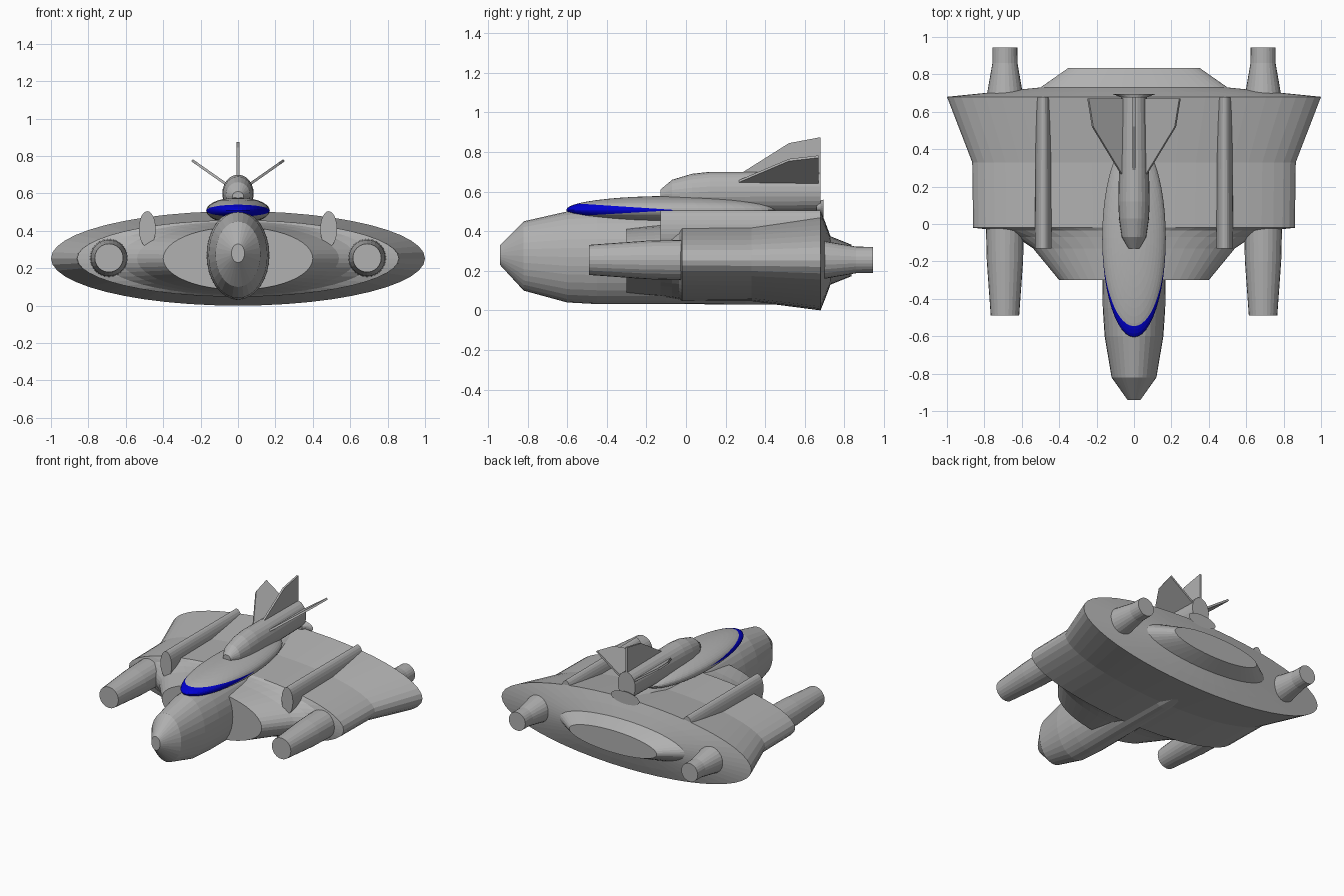
import bpy, bmesh, math
from mathutils import Vector

if "Cube" in bpy.data.objects:
    bpy.data.objects.remove(bpy.data.objects["Cube"])


def material(name, rgb):
    m = bpy.data.materials.new(name)
    m.diffuse_color = (*rgb, 1)
    m.use_nodes = True
    m.node_tree.nodes["Principled BSDF"].inputs["Base Color"].default_value = m.diffuse_color
    return m


GREY = material("hull grey", (0.44, 0.44, 0.44))
BLUE = material("window blue", (0.0, 0.0, 0.65))


def finish(bm, name, mats=(GREY,)):
    bmesh.ops.recalc_face_normals(bm, faces=bm.faces)
    me = bpy.data.meshes.new(name)
    bm.to_mesh(me)
    bm.free()
    for m in mats:
        me.materials.append(m)
    ob = bpy.data.objects.new(name, me)
    bpy.context.collection.objects.link(ob)
    return ob


def loft(name, sections, n=32, x=0):
    """Closed loft of ellipses; each section is (y, half width, centre z, half height)."""
    bm = bmesh.new()
    rings = []
    for y, w, z, h in sections:
        rings.append([bm.verts.new((x + w * math.cos(2 * math.pi * i / n), y,
                                    z + h * math.sin(2 * math.pi * i / n))) for i in range(n)])
    for a, b in zip(rings, rings[1:]):
        for i in range(n):
            j = (i + 1) % n
            bm.faces.new((a[i], a[j], b[j], b[i]))
    bm.faces.new(rings[0])
    bm.faces.new(rings[-1])
    return finish(bm, name)


# Wide lens-shaped body, with stepped front block and rear exhaust block
C = 0.2525
loft("main_body", [
    (-0.30, 0.40, C, 0.168), (-0.13, 0.54, C, 0.182), (-0.07, 0.63, C, 0.19),
    (-0.035, 0.73, C, 0.196), (-0.02, 0.86, C, 0.205), (0.33, 0.865, C, 0.207),
    (0.68, 1.0, C, 0.2525), (0.705, 0.75, C, 0.19), (0.73, 0.50, C, 0.122),
    (0.835, 0.35, C, 0.08)], n=48)

# Fuselage with blunt nose
loft("fuselage", [
    (-0.94, 0.035, 0.28, 0.05), (-0.82, 0.12, 0.275, 0.175), (-0.60, 0.157, 0.27, 0.23),
    (-0.45, 0.167, 0.27, 0.238), (-0.10, 0.17, 0.27, 0.238), (0.30, 0.15, 0.265, 0.235),
    (0.69, 0.08, 0.26, 0.23)])

# Canopy: flattened ellipsoid cut by two planes, faces between them are the window
bm = bmesh.new()
bmesh.ops.create_uvsphere(bm, u_segments=48, v_segments=24, radius=1)
for v in bm.verts:
    v.co = Vector((v.co.x * 0.17, v.co.y * 0.53 - 0.075, v.co.z * 0.07 + 0.508))
HINGE = Vector((0, -0.05, 0.507))
UP, LOW = Vector((0, 0.066, 1)), Vector((0, -0.06, 1))
for normal in (UP, LOW):
    bmesh.ops.bisect_plane(bm, geom=bm.verts[:] + bm.edges[:] + bm.faces[:],
                           plane_co=HINGE, plane_no=normal)
for f in bm.faces:
    d = f.calc_center_median() - HINGE
    f.material_index = int(d.y < 0 and d.dot(UP) < 0 and d.dot(LOW) > 0)
finish(bm, "canopy", (GREY, BLUE))

# Dorsal engine and its flared rear foot
loft("dorsal_engine", [
    (-0.13, 0.03, 0.585, 0.025), (-0.07, 0.065, 0.59, 0.07), (0.03, 0.08, 0.595, 0.095),
    (0.12, 0.084, 0.60, 0.10), (0.30, 0.08, 0.60, 0.10), (0.68, 0.07, 0.60, 0.096)], n=24)
loft("dorsal_foot", [
    (0.66, 0.05, 0.52, 0.03), (0.68, 0.07, 0.52, 0.035), (0.695, 0.115, 0.515, 0.045)], n=24)


# Tail fins: one profile of (distance out, y), turned about the engine axis
def fin(name, angle, tip, back):
    out = Vector((math.sin(angle), 0, math.cos(angle)))
    side = Vector((math.cos(angle), 0, -math.sin(angle))) * 0.007
    profile = [(0.07, 0.25), (tip - 0.03, 0.52), (tip, back), (0.07, back)]
    bm = bmesh.new()
    a, b = [[bm.verts.new(Vector((0, y, 0.605)) + out * r + side * s) for r, y in profile]
            for s in (-1, 1)]
    bm.faces.new(a)
    bm.faces.new(b)
    for i in range(4):
        j = (i + 1) % 4
        bm.faces.new((a[i], a[j], b[j], b[i]))
    finish(bm, name)


fin("top_fin", 0, 0.27, 0.68)
for label, s in (("right", 1), ("left", -1)):
    fin(label + "_fin", s * math.radians(55), 0.30, 0.67)
    # Long flat pods on the wing
    loft(label + "_wing_pod", [(-0.13, 0.045, 0.41, 0.095), (0.68, 0.04, 0.41, 0.095)],
         n=24, x=s * 0.485)
    # Front engine barrels and rear nozzles
    loft(label + "_engine_barrel", [
        (-0.49, 0.076, 0.255, 0.076), (-0.20, 0.097, 0.255, 0.097), (0.0, 0.102, 0.255, 0.102)],
        n=24, x=s * 0.69)
    loft(label + "_engine_nozzle", [
        (0.66, 0.10, 0.255, 0.10), (0.70, 0.095, 0.255, 0.095), (0.86, 0.067, 0.255, 0.067),
        (0.945, 0.066, 0.255, 0.066)], n=24, x=s * 0.69)
